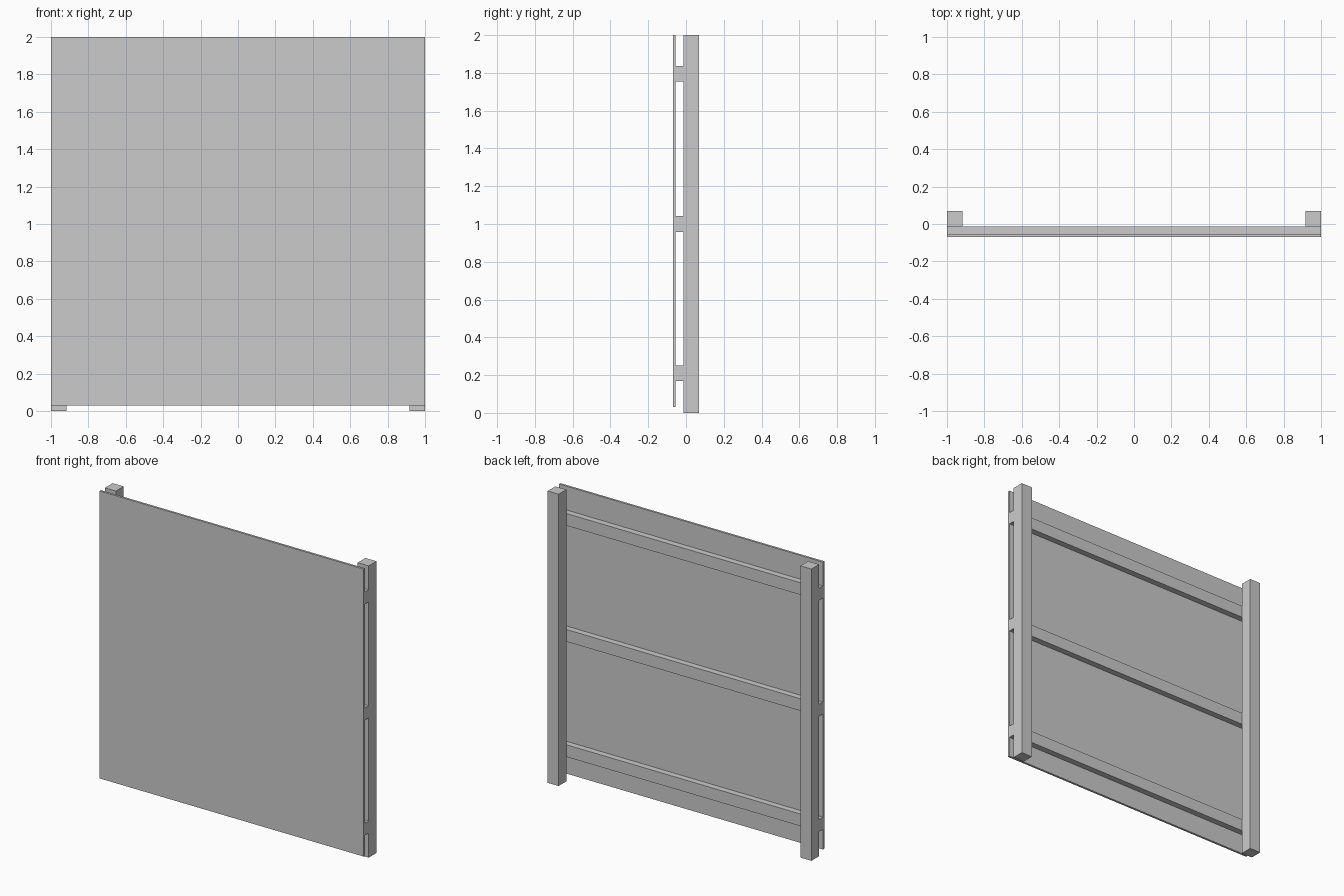
import bpy

if "Cube" in bpy.data.objects:
    bpy.data.objects.remove(bpy.data.objects["Cube"])


def box(name, x, y, z):
    """Box from (min, max) ranges on each axis."""
    bpy.ops.mesh.primitive_cube_add(
        size=1, location=[(a + b) / 2 for a, b in (x, y, z)])
    ob = bpy.context.object
    ob.name = name
    ob.scale = [b - a for a, b in (x, y, z)]
    bpy.ops.object.transform_apply(location=False, rotation=False, scale=True)
    return ob


POST = 0.083
Y_FRONT, Y_RAIL, Y_POST, Y_BACK = -0.07, -0.055, -0.013, 0.07

# Two square upright posts
box("left_post", (-1, -1 + POST), (Y_POST, Y_BACK), (0, 2))
box("right_post", (1 - POST, 1), (Y_POST, Y_BACK), (0, 2))

# Three horizontal rails across the front of the posts
for name, z in (("lower_rail", 0.21), ("middle_rail", 1.0), ("upper_rail", 1.795)):
    box(name, (-1, 1), (Y_RAIL, Y_POST), (z - POST / 2, z + POST / 2))

# Two sheets meeting at the centre seam
box("left_panel", (-1, 0), (Y_FRONT, Y_RAIL), (0.03, 2))
box("right_panel", (0, 1), (Y_FRONT, Y_RAIL), (0.03, 2))
